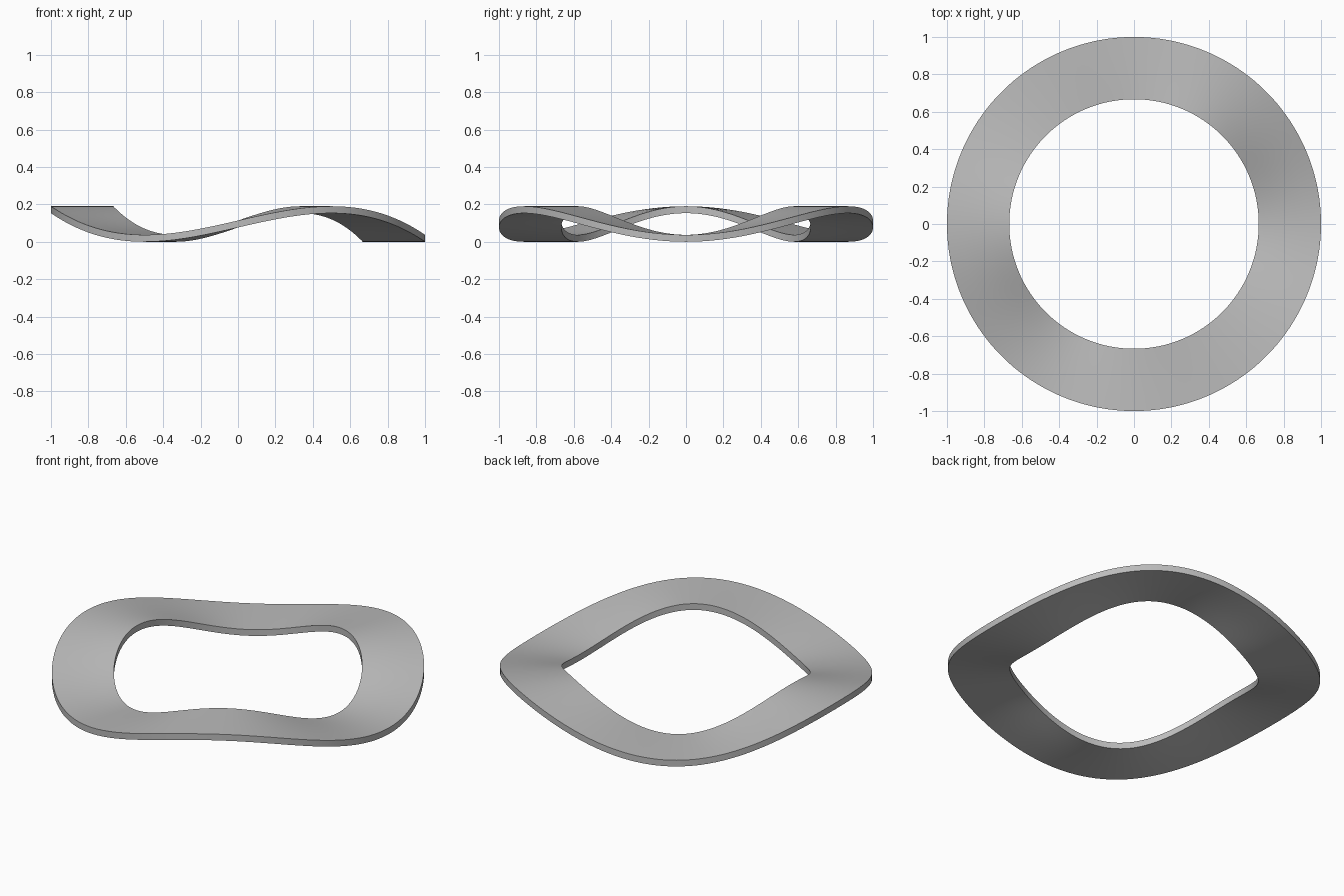
import bpy
import bmesh
from math import cos, sin, pi, radians

cube = bpy.data.objects.get("Cube")
if cube:
    bpy.data.objects.remove(cube, do_unlink=True)

OUTER, INNER = 1.0, 0.667
HEIGHT, THICK = 0.19, 0.037
SEGMENTS, RADIAL, WAVES = 180, 4, 3
AMPLITUDE = (HEIGHT - THICK) / 2

# Plain grey metal
steel = bpy.data.materials.new("grey_steel")
steel.use_nodes = True
colour = (0.5, 0.5, 0.5, 1)
steel.diffuse_color = colour
steel.node_tree.nodes["Principled BSDF"].inputs["Base Color"].default_value = colour

# Cross-section loop: bottom from inside to outside, then top back inside
radii = [INNER + (OUTER - INNER) * i / RADIAL for i in range(RADIAL + 1)]
section = [(r, 0) for r in radii] + [(r, THICK) for r in reversed(radii)]

# Sweep the section round the axis, rising and falling in three waves
bm = bmesh.new()
loops = []
for s in range(SEGMENTS):
    a = 2 * pi * s / SEGMENTS
    lift = AMPLITUDE * (1 - cos(WAVES * a))
    loops.append([bm.verts.new((r * cos(a), r * sin(a), z + lift)) for r, z in section])
for s in range(SEGMENTS):
    near, far = loops[s], loops[(s + 1) % SEGMENTS]
    for i in range(len(section)):
        j = (i + 1) % len(section)
        bm.faces.new((near[i], near[j], far[j], far[i]))
bmesh.ops.recalc_face_normals(bm, faces=bm.faces)
mesh = bpy.data.meshes.new("wave_washer")
bm.to_mesh(mesh)
bm.free()

# Washer object, smooth with crisp rims
mesh.materials.append(steel)
washer = bpy.data.objects.new("wave_washer", mesh)
bpy.context.collection.objects.link(washer)
bpy.context.view_layer.objects.active = washer
washer.select_set(True)
bpy.ops.object.shade_smooth_by_angle(angle=radians(30))
